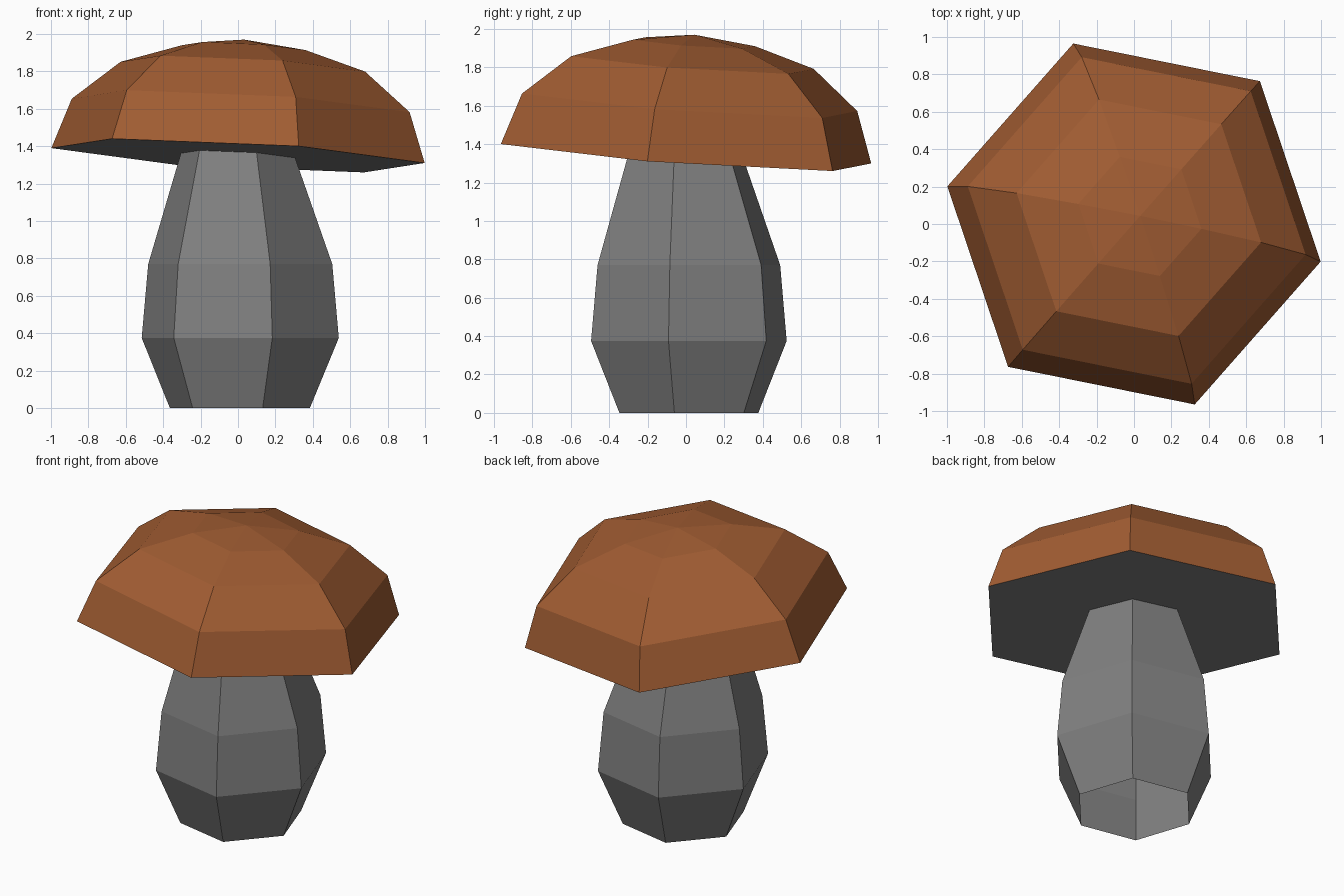
import bpy, bmesh, math

if "Cube" in bpy.data.objects:
    bpy.data.objects.remove(bpy.data.objects["Cube"])

TURN = math.radians(48.6)   # rotation of the hexagonal cross-sections
RADIUS = 1.018              # cap rim radius
LEAN = (0.054, 0.0704)      # direction in which the cap leans


def material(name, rgb):
    m = bpy.data.materials.new(name)
    m.diffuse_color = (*rgb, 1.0)
    m.use_nodes = True
    m.node_tree.nodes["Principled BSDF"].inputs["Base Color"].default_value = m.diffuse_color
    return m


def hexagon(bm, scale, cx, cy, z, tilted):
    """Six-sided ring; a tilted ring lies in the plane of the cap rim."""
    ring = []
    for i in range(6):
        a = TURN + i * math.pi / 3
        x, y = scale * RADIUS * math.cos(a), scale * RADIUS * math.sin(a)
        dz = -(LEAN[0] * x + LEAN[1] * y) if tilted else 0
        ring.append(bm.verts.new((cx + x, cy + y, z + dz)))
    return ring


def bridge(bm, low, high):
    for i in range(6):
        j = (i + 1) % 6
        bm.faces.new((low[i], low[j], high[j], high[i]))


def finish(bm, name, mats):
    mesh = bpy.data.meshes.new(name)
    for m in mats:
        mesh.materials.append(m)
    bm.to_mesh(mesh)
    bm.free()
    obj = bpy.data.objects.new(name, mesh)
    bpy.context.collection.objects.link(obj)


brown = material("cap brown", (0.352, 0.107, 0.032))
grey = material("stem grey", (0.216, 0.216, 0.216))

# Stem: bulging hexagonal tube, open at the bottom, top ring follows the cap
bm = bmesh.new()
rings = [hexagon(bm, *r) for r in (
    (0.375, 0.010, 0.015, 0.0, False),
    (0.528, 0.012, 0.015, 0.375, False),
    (0.493, 0.012, 0.015, 0.77, False),
    (0.306, 0.0, 0.0, 1.35, True))]
for low, high in zip(rings, rings[1:]):
    bridge(bm, low, high)
finish(bm, "stem", [grey])

# Cap: tilted dome of shrinking hexagons, with a flat grey underside
bm = bmesh.new()
dome = []
for scale, h in ((1.0, 0.0), (0.905, 0.268), (0.655, 0.475), (0.33, 0.577)):
    dome.append(hexagon(bm, scale, LEAN[0] * h, LEAN[1] * h, 1.35 + h, True))
for low, high in zip(dome, dome[1:]):
    bridge(bm, low, high)
apex = bm.verts.new((LEAN[0] * 0.62, LEAN[1] * 0.62, 1.97))
for i in range(6):
    bm.faces.new((dome[-1][i], dome[-1][(i + 1) % 6], apex))
n_dome = len(bm.faces)
bridge(bm, hexagon(bm, 0.306, 0, 0, 1.35, True), dome[0])
bm.faces.ensure_lookup_table()
for f in bm.faces[n_dome:]:
    f.material_index = 1
    f.normal_update()
    if f.normal.z > 0:
        f.normal_flip()
bmesh.ops.remove_doubles(bm, verts=bm.verts, dist=0.0001)
finish(bm, "cap", [brown, grey])
